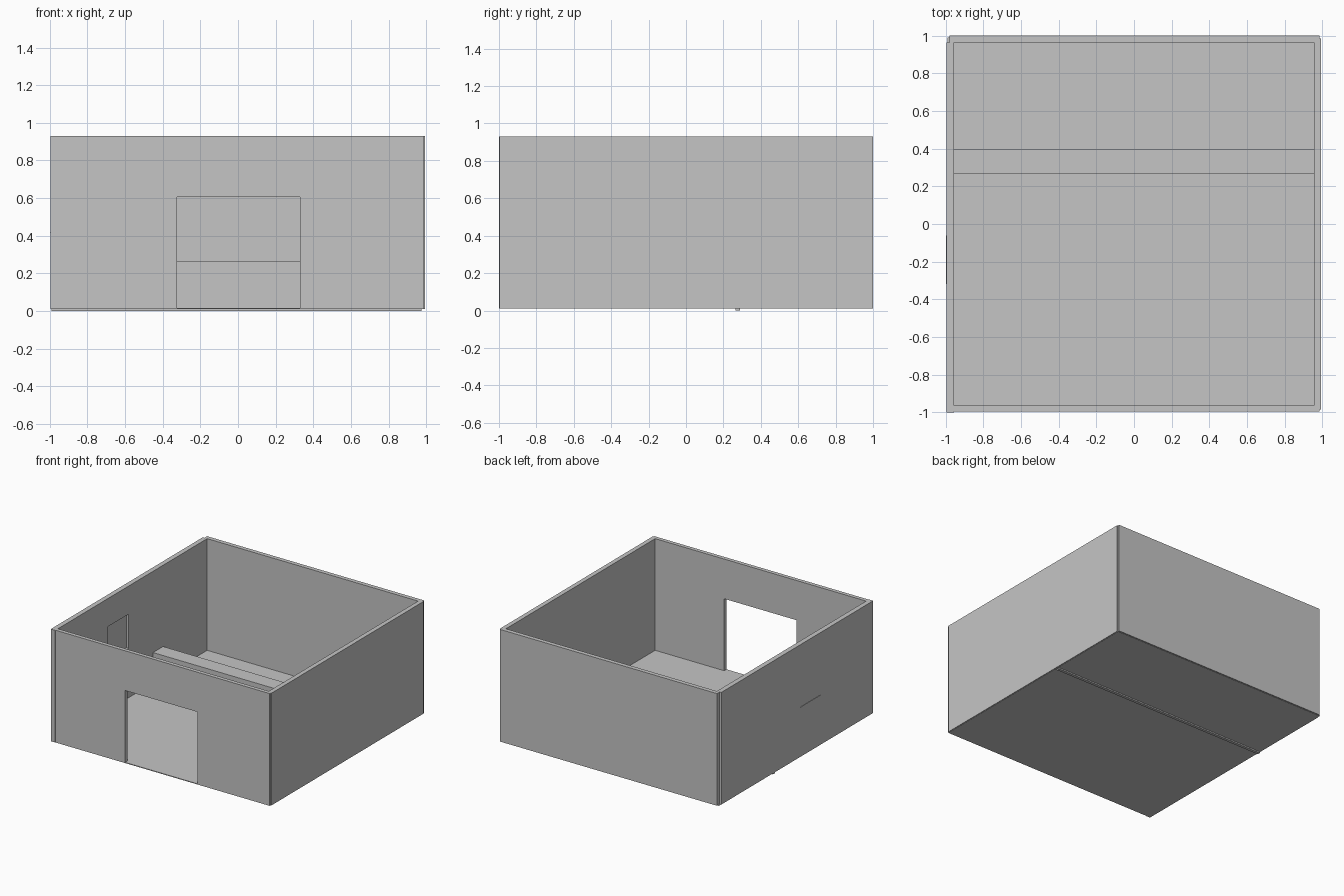
import bpy

if "Cube" in bpy.data.objects:
    bpy.data.objects.remove(bpy.data.objects["Cube"], do_unlink=True)

grey = bpy.data.materials.new("plain_grey")
grey.use_nodes = True
colour = (0.56, 0.56, 0.56, 1)
grey.diffuse_color = colour
grey.node_tree.nodes["Principled BSDF"].inputs["Base Color"].default_value = colour


def box(name, x, y, z):
    """Axis-aligned box spanning the given (low, high) ranges."""
    bpy.ops.mesh.primitive_cube_add(size=1)
    ob = bpy.context.object
    ob.name = name
    ob.data.materials.append(grey)
    spans = (x, y, z)
    for v in ob.data.vertices:
        v.co = [s[1] if c > 0 else s[0] for c, s in zip(v.co, spans)]
    return ob


def cut(target, x, y, z):
    """Carve a box-shaped opening out of a wall."""
    cutter = box("opening_cutter", x, y, z)
    cutter.hide_render = True
    mod = target.modifiers.new("opening", "BOOLEAN")
    mod.operation = "DIFFERENCE"
    mod.solver = "EXACT"
    mod.object = cutter
    bpy.context.view_layer.objects.active = target
    bpy.ops.object.modifier_apply(modifier=mod.name)
    bpy.data.objects.remove(cutter, do_unlink=True)


height = (0.012, 0.93)

# Four walls, slightly staggered at the corners
front_wall = box("front_wall", (-0.96, 0.985), (-0.997, -0.965), height)
back_wall = box("back_wall", (-0.98, 0.985), (0.965, 1.0), height)
wall_left_x = box("right_wall", (-0.995, -0.955), (-1.0, 0.965), height)
wall_right_x = box("left_wall", (0.955, 0.992), (-0.985, 0.985), height)

# Doorway through the front, shallow window niche inside the side wall
cut(front_wall, (-0.325, 0.33), (-1.1, -0.9), (-0.1, 0.605))
cut(wall_left_x, (-0.975, -0.9), (-0.32, -0.05), (0.42, 0.70))
box("window_sill", (-0.998, -0.99), (-0.32, -0.06), (0.417, 0.42))

# Thin floor
box("floor", (-0.99, 0.985), (-0.995, 0.99), (0.01, 0.016))

# Counter across the room: upright board and flat top
box("counter_front", (-0.99, 0.975), (0.265, 0.29), (0.0, 0.25))
box("counter_top", (-0.957, 0.957), (0.265, 0.395), (0.235, 0.265))
